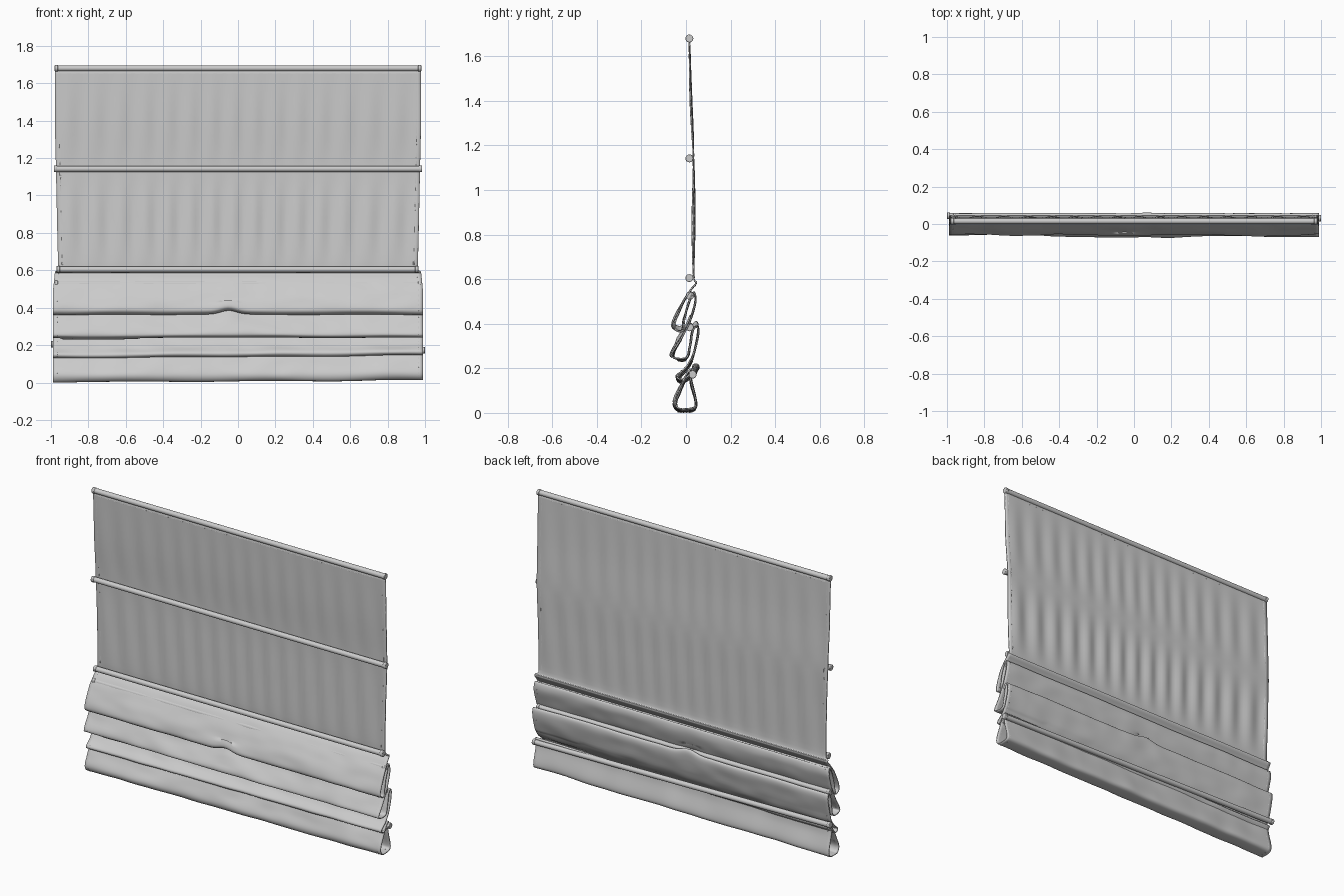
import bpy, bmesh, math
from mathutils import Vector, noise

if "Cube" in bpy.data.objects:
    bpy.data.objects.remove(bpy.data.objects["Cube"], do_unlink=True)

fabric = bpy.data.materials.new("light grey")
fabric.use_nodes = True
GREY = (0.6, 0.6, 0.6, 1)
fabric.diffuse_color = GREY
fabric.node_tree.nodes["Principled BSDF"].inputs["Base Color"].default_value = GREY

# Side profile of the cloth (y, z): hanging sheet, three folds, closed bottom loop
PROFILE = [
    (.015, 1.68), (.022, 1.41), (.034, 1.14), (.034, .88), (.034, .62),
    (.046, .585), (.02, .55), (-.03, .47), (-.065, .4), (-.055, .374), (-.02, .37),
    (-.01, .42), (.015, .5), (.035, .54), (.042, .5), (.02, .42),
    (-.01, .36), (-.066, .27), (-.055, .245), (.002, .246),
    (.018, .3), (.03, .37), (.05, .388), (.054, .35), (.03, .25),
    (0, .195), (-.042, .157), (-.022, .14), (.01, .155), (.03, .185),
    (.01, .175), (-.03, .1), (-.055, .045), (-.04, .014), (0, .01),
    (.038, .018), (.044, .05), (.024, .13), (.017, .18)]


def spline(points, steps):
    """Catmull-Rom curve through the points."""
    p = [Vector(q) for q in points]
    p = [p[0]] + p + [p[-1]]
    out = []
    for a, b, c, d in zip(p, p[1:], p[2:], p[3:]):
        for i in range(steps):
            t = i / steps
            out.append(0.5 * (2 * b + (c - a) * t + (2 * a - 5 * b + 4 * c - d) * t * t
                              + (3 * b - a - 3 * c + d) * t ** 3))
    return out + [p[-1]]


SECTION = spline(PROFILE, 6)


def cloth_point(u, i):
    """Point of the cloth at u (-1 to 1 across) and section index i."""
    y, z = SECTION[i]
    half = 0.978
    if z > 0.6:
        # Soft vertical ripples that fade out at each rod
        t = (1.68 - z) / 0.54
        ripple = abs(math.sin(math.pi * t)) * min(1, 0.4 + 0.4 * t)
        y += 0.006 * ripple * math.sin(48 * u + 2 * math.sin(3 * u))
        half -= 0.012 * max(0, t - 0.6)
    else:
        # Uneven folds: varying depth, sag and small creases
        fade = min(1, (0.6 - z) / 0.1)
        n = noise.noise(Vector((u * 2.5, z * 5, 0.3)))
        crease = noise.noise(Vector((u * 7, z * 9 + y * 15, 4)))
        if y < 0:
            y *= 0.88 + 0.25 * n
        y += 0.005 * crease * fade
        pinch = 0.02 * math.exp(-((u + 0.05) / 0.06) ** 2) if 0.3 < z < 0.42 else 0
        z += fade * (0.006 * n + pinch)
        if z < 0.24:
            z += 0.007 * u
        half += 0.01 * fade
    return Vector((u * half, y, max(z, 0.004)))


def finish(obj, angle=40):
    obj.data.materials.append(fabric)
    bpy.ops.object.select_all(action="DESELECT")
    obj.select_set(True)
    bpy.context.view_layer.objects.active = obj
    bpy.ops.object.shade_smooth_by_angle(angle=math.radians(angle))


# Cloth sheet
COLS = 110
bm = bmesh.new()
grid = [[bm.verts.new(cloth_point(-1 + 2 * c / COLS, i)) for c in range(COLS + 1)]
        for i in range(len(SECTION))]
for r0, r1 in zip(grid, grid[1:]):
    for c in range(COLS):
        bm.faces.new((r0[c], r1[c], r1[c + 1], r0[c + 1]))
mesh = bpy.data.meshes.new("blind_cloth")
bm.to_mesh(mesh)
bm.free()
cloth = bpy.data.objects.new("blind_cloth", mesh)
bpy.context.collection.objects.link(cloth)
solid = cloth.modifiers.new("thickness", "SOLIDIFY")
solid.thickness = 0.006
solid.offset = 0
finish(cloth, 60)


def add_bar(name, a, b, radius):
    d = b - a
    bpy.ops.mesh.primitive_cylinder_add(vertices=20, radius=radius, depth=d.length,
                                        location=(a + b) / 2,
                                        rotation=d.to_track_quat("Z", "Y").to_euler())
    obj = bpy.context.object
    obj.name = name
    bevel = obj.modifiers.new("soft_rim", "BEVEL")
    bevel.width = 0.003
    bevel.segments = 2
    bevel.limit_method = "ANGLE"
    finish(obj)


# Rods with end caps; each is (name, right end, left end)
RODS = [("top", (-.98, .015, 1.68), (.98, .015, 1.68)),
        ("upper", (-.985, .015, 1.142), (.985, .015, 1.142)),
        ("middle", (-.97, .015, .605), (.965, .015, .605)),
        ("first_fold", (-.98, .018, .527), (.98, .018, .525)),
        ("second_fold", (-.98, .017, .388), (.98, .017, .384)),
        ("bottom", (-1, .044, .205), (1, .03, .172))]
for name, a, b in RODS:
    a, b = Vector(a), Vector(b)
    step = (b - a).normalized() * 0.018
    add_bar(name + "_rod", a + step / 2, b - step / 2, 0.0155)
    add_bar(name + "_rod_right_cap", a, a + step, 0.0178)
    add_bar(name + "_rod_left_cap", b - step, b, 0.0178)


# Stitching: short dashes of thread through the cloth
def add_stitches(name, dashes):
    curve = bpy.data.curves.new(name, "CURVE")
    curve.dimensions = "3D"
    curve.bevel_depth = 0.0045
    curve.bevel_resolution = 0
    curve.use_fill_caps = True
    for a, b in dashes:
        s = curve.splines.new("POLY")
        s.points.add(1)
        for point, co in zip(s.points, (a, b)):
            point.co = (*co, 1)
    obj = bpy.data.objects.new(name, curve)
    obj.data.materials.append(fabric)
    bpy.context.collection.objects.link(obj)


def side_dashes(u):
    out = []
    for i in range(len(SECTION) - 1):
        a, b = cloth_point(u, i), cloth_point(u, i + 1)
        if i % 2 == 0 or (b - a).length > 0.03:
            out.append((a, a.lerp(b, 0.75)))
    return out


for side, u in (("left", 0.977), ("right", -0.977)):
    add_stitches(side + "_hem_stitching", side_dashes(u))
row = [-0.95 + 0.05 * k for k in range(39)]
add_stitches("top_stitching", [(cloth_point(u - 0.014, 1) * 1, cloth_point(u + 0.014, 1))
                               for u in row[:-1]])
